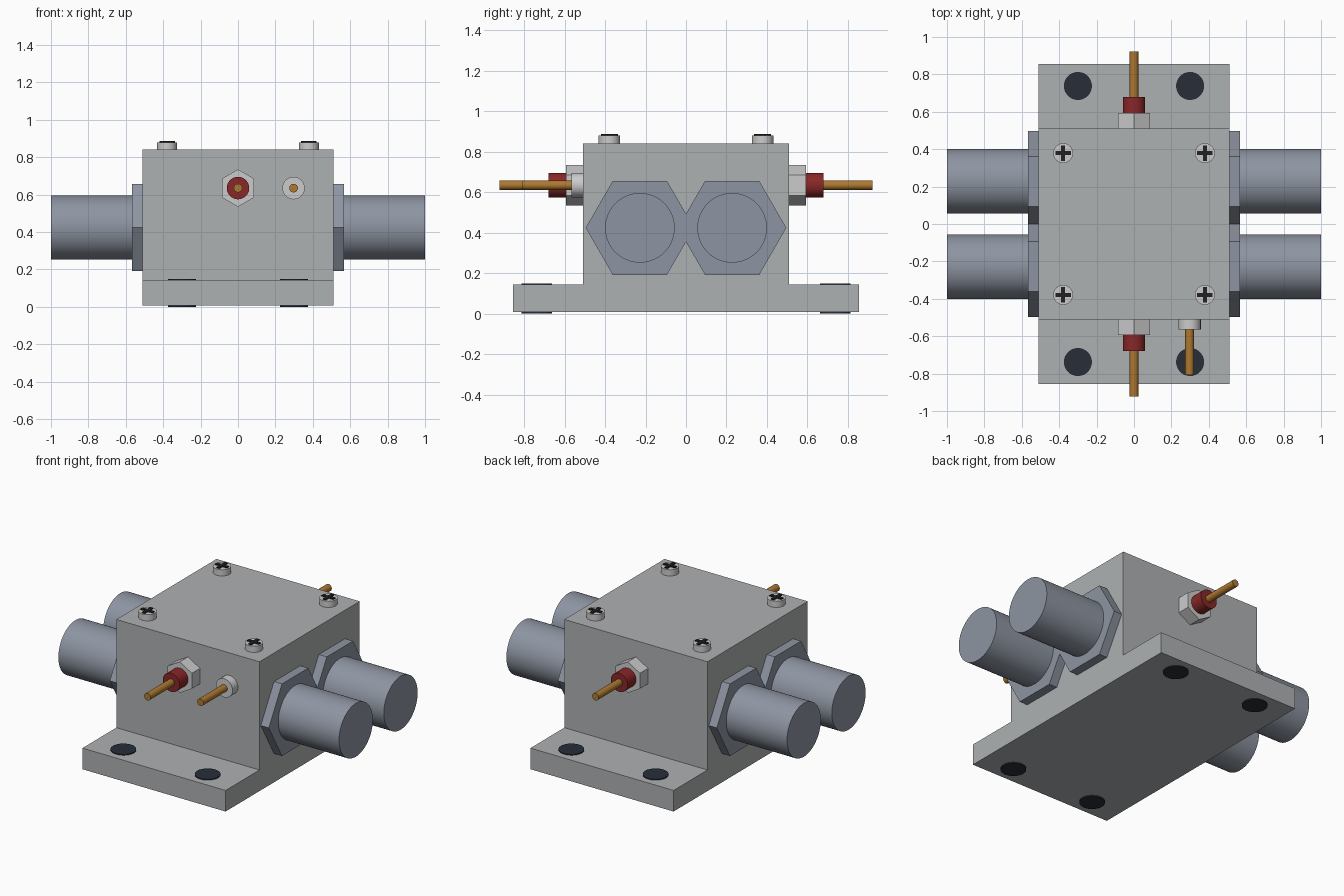
import bpy, bmesh
from math import pi
from mathutils import Matrix, Vector

if "Cube" in bpy.data.objects:
    bpy.data.objects.remove(bpy.data.objects["Cube"])


def material(name, rgb):
    m = bpy.data.materials.new(name)
    m.diffuse_color = (*rgb, 1)
    m.use_nodes = True
    m.node_tree.nodes["Principled BSDF"].inputs["Base Color"].default_value = m.diffuse_color
    return m


CASE = material("case_grey", (0.42, 0.44, 0.45))
STEEL = material("blue_steel", (0.27, 0.30, 0.36))
NUT = material("bright_metal", (0.55, 0.57, 0.58))
RED = material("red_insulator", (0.25, 0.02, 0.02))
BRASS = material("brass", (0.42, 0.19, 0.03))
DARK = material("dark_recess", (0.02, 0.027, 0.04))
BLACK = material("black_slot", (0.015, 0.015, 0.018))

ROT = {"X": Matrix.Rotation(pi / 2, 4, "Y"),
       "Y": Matrix.Rotation(-pi / 2, 4, "X"),
       "Z": Matrix.Identity(4)}


def finish(name, bm, mat):
    me = bpy.data.meshes.new(name)
    bm.to_mesh(me)
    bm.free()
    ob = bpy.data.objects.new(name, me)
    bpy.context.collection.objects.link(ob)
    me.materials.append(mat)
    return ob


def box(name, lo, hi, mat):
    lo, hi = Vector(lo), Vector(hi)
    bm = bmesh.new()
    bmesh.ops.create_cube(bm, size=1, matrix=Matrix.Translation((lo + hi) / 2)
                          @ Matrix.Diagonal((*(hi - lo), 1)))
    return finish(name, bm, mat)


def rod(name, axis, centre, start, end, r, mat, sides=48):
    """Prism along an axis from start to end; centre gives the other two coordinates."""
    p = list(centre)
    p.insert("XYZ".index(axis), (start + end) / 2)
    bm = bmesh.new()
    bmesh.ops.create_cone(bm, cap_ends=True, segments=sides, radius1=r, radius2=r,
                          depth=abs(end - start), matrix=Matrix.Translation(p) @ ROT[axis])
    ob = finish(name, bm, mat)
    if sides > 8:
        bpy.context.view_layer.objects.active = ob
        ob.select_set(True)
        bpy.ops.object.shade_smooth_by_angle(angle=pi / 6)
        ob.select_set(False)


# Housing block
box("housing", (-0.51, -0.51, 0.007), (0.51, 0.51, 0.84), CASE)

for s in (-1, 1):
    # Mounting flanges with bolt holes
    y0, y1 = sorted((s * 0.51, s * 0.855))
    box("mounting_flange", (-0.51, y0, 0.007), (0.51, y1, 0.143), CASE)
    for x in (-0.3, 0.3):
        rod("bolt_hole", "Z", (x, s * 0.738), 0, 0.149, 0.075, DARK)

    # Insulated centre pins
    rod("pin_nut", "Y", (0, 0.635), s * 0.51, s * 0.593, 0.1, NUT, 6)
    rod("pin_insulator", "Y", (0, 0.635), s * 0.59, s * 0.68, 0.06, RED)
    rod("terminal_pin", "Y", (0, 0.635), s * 0.67, s * 0.922, 0.023, BRASS, 32)

    for t in (-1, 1):
        # Side connectors with hexagonal flanges
        rod("connector_hex", "X", (t * 0.228, 0.424), s * 0.51, s * 0.567, 0.268, STEEL, 6)
        rod("connector_barrel", "X", (t * 0.228, 0.424), s * 0.56, s * 1.0, 0.172, STEEL, 64)

        # Lid screws with crossed slots
        x, y = s * 0.379, t * 0.379
        rod("screw_head", "Z", (x, y), 0.84, 0.88, 0.053, NUT)
        box("screw_slot_x", (x - 0.042, y - 0.01, 0.872), (x + 0.042, y + 0.01, 0.887), BLACK)
        box("screw_slot_y", (x - 0.01, y - 0.042, 0.872), (x + 0.01, y + 0.042, 0.887), BLACK)

# Ground pin on the front only
rod("ground_collar", "Y", (0.297, 0.635), -0.51, -0.565, 0.06, NUT)
rod("ground_pin", "Y", (0.297, 0.635), -0.56, -0.807, 0.023, BRASS, 32)
